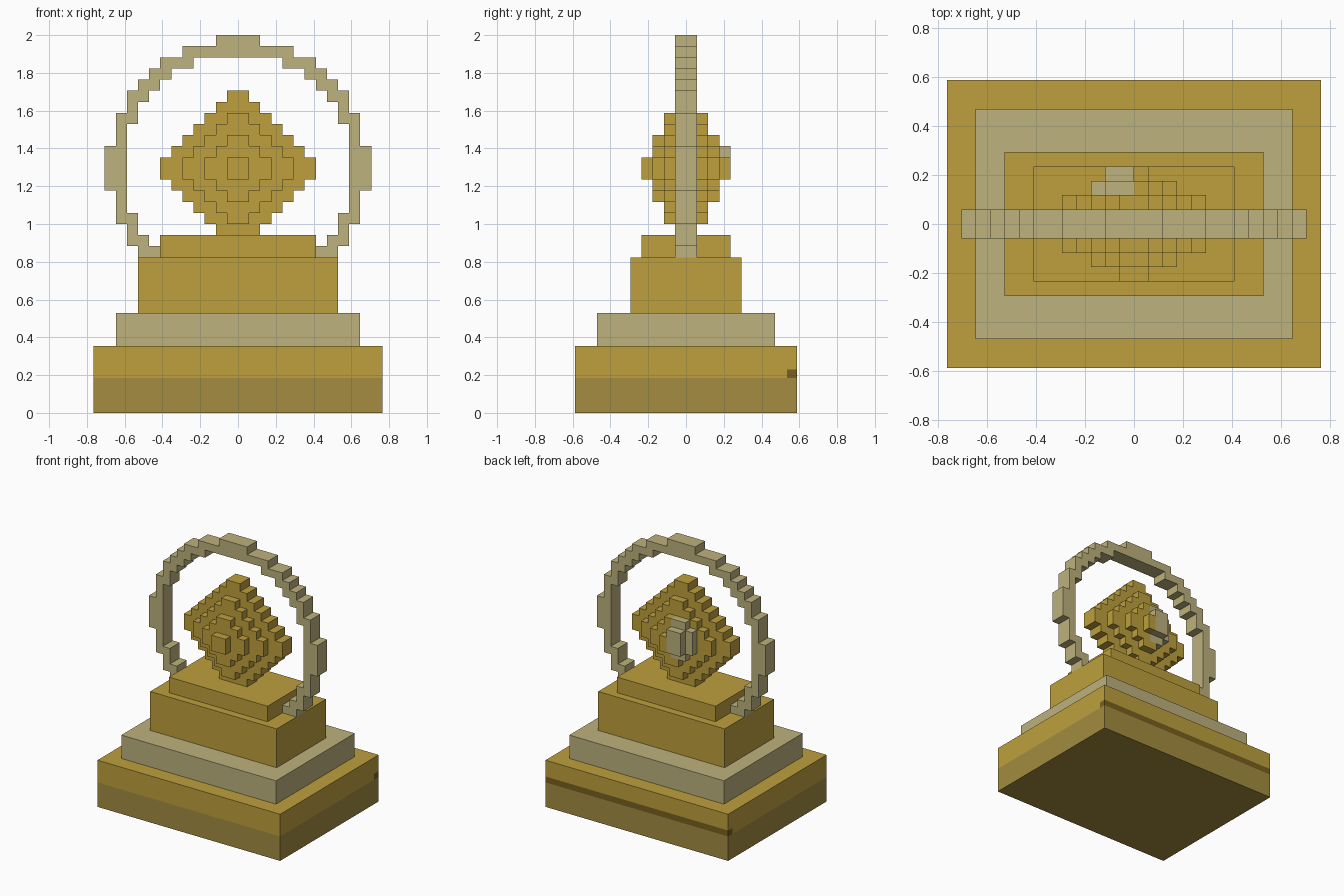
import bpy, bmesh, math
from mathutils import Vector

if "Cube" in bpy.data.objects:
    bpy.data.objects.remove(bpy.data.objects["Cube"], do_unlink=True)

U = 1 / 17          # edge length of one building block
MID = 22            # height of the gem and hoop centre, in blocks


def material(name, colour):
    m = bpy.data.materials.new(name)
    m.use_nodes = True
    m.diffuse_color = (*colour, 1)
    m.node_tree.nodes["Principled BSDF"].inputs["Base Color"].default_value = (*colour, 1)
    return m


GOLD = material("gold", (0.515, 0.352, 0.048))
PALE = material("pale gold", (0.509, 0.445, 0.205))
DULL = material("dull gold", (0.366, 0.262, 0.051))
DARK = material("dark bronze", (0.19, 0.117, 0.014))


def finish(bm, name, mats):
    me = bpy.data.meshes.new(name)
    bm.normal_update()
    bm.to_mesh(me)
    bm.free()
    for m in mats:
        me.materials.append(m)
    ob = bpy.data.objects.new(name, me)
    bpy.context.collection.objects.link(ob)
    return ob


def box(half_x, half_y, z0, z1):
    """Box centred on the vertical axis, sizes in blocks."""
    bm = bmesh.new()
    bmesh.ops.create_cube(bm, size=1)
    for v in bm.verts:
        v.co = (v.co.x * 2 * half_x * U, v.co.y * 2 * half_y * U,
                (z0 + (v.co.z + 0.5) * (z1 - z0)) * U)
    return bm


def blocks(name, cells, mats):
    """Outer skin of a set of blocks: {(x, y, z): material index}."""
    bm = bmesh.new()
    verts = {}

    def vert(p):
        key = tuple(round(c) for c in p)
        if key not in verts:
            verts[key] = bm.verts.new(Vector(key) * U)
        return verts[key]

    for cell, index in cells.items():
        for axis in range(3):
            for side in (0, 1):
                step = [0, 0, 0]
                step[axis] = 2 * side - 1
                if tuple(c + s for c, s in zip(cell, step)) in cells:
                    continue
                a, b = (axis + 1) % 3, (axis + 2) % 3
                loop = []
                for da, db in ((0, 0), (1, 0), (1, 1), (0, 1)):
                    p = list(cell)
                    p[axis] += side
                    p[a] += da
                    p[b] += db
                    loop.append(vert(p))
                f = bm.faces.new(loop if side else loop[::-1])
                f.material_index = index
    return finish(bm, name, mats)


# Bottom plinth: dull lower band and a dark line along the back
LOW, HIGH, BACK = 0.185, 0.23, 0.535
bm = box(13, 10, 0, 6)
for co, no in (((0, 0, LOW), (0, 0, 1)), ((0, 0, HIGH), (0, 0, 1)), ((0, BACK, 0), (0, 1, 0))):
    bmesh.ops.bisect_plane(bm, geom=bm.verts[:] + bm.edges[:] + bm.faces[:],
                           plane_co=co, plane_no=no)
for f in bm.faces:
    c = f.calc_center_median()
    if c.z < LOW:
        f.material_index = 1
    elif c.z < HIGH and c.y > BACK:
        f.material_index = 2
finish(bm, "plinth_base", [GOLD, DULL, DARK])

# Upper tiers of the plinth
for name, hx, hy, z0, z1, mat in (("plinth_step", 11, 8, 6, 9, PALE),
                                  ("pedestal", 9, 5, 9, 14, GOLD),
                                  ("pedestal_cap", 7, 4, 14, 16, GOLD)):
    finish(box(hx, hy, z0, z1), name, [mat])

# Hoop: blocks between two radii, cut off by the pedestal top
hoop = {}
for x in range(-12, 12):
    for z in range(14, 34):
        if 10.3 < math.hypot(x + 0.5, z + 0.5 - MID) < 11.7:
            for y in (-1, 0):
                hoop[x, y, z] = 0
blocks("hoop", hoop, [PALE])

# Gem: diamond layers that shrink by two blocks per layer to front and back
gem = {}
for y in range(-4, 4):
    reach = 8 - 2 * abs(y + 0.5)
    for x in range(-7, 7):
        for z in range(16, 29):
            if abs(x + 0.5) + abs(z + 0.5 - MID) <= reach:
                gem[x, y, z] = 0

# Pale rounded knob on the back of the gem
for (x0, x1), y, (z0, z1) in (((-2, 0), 3, (21, 24)),
                              ((-3, 0), 2, (21, 24)),
                              ((-2, 0), 2, (20, 25))):
    for x in range(x0, x1):
        for z in range(z0, z1):
            gem[x, y, z] = 1
blocks("gem", gem, [GOLD, PALE])
